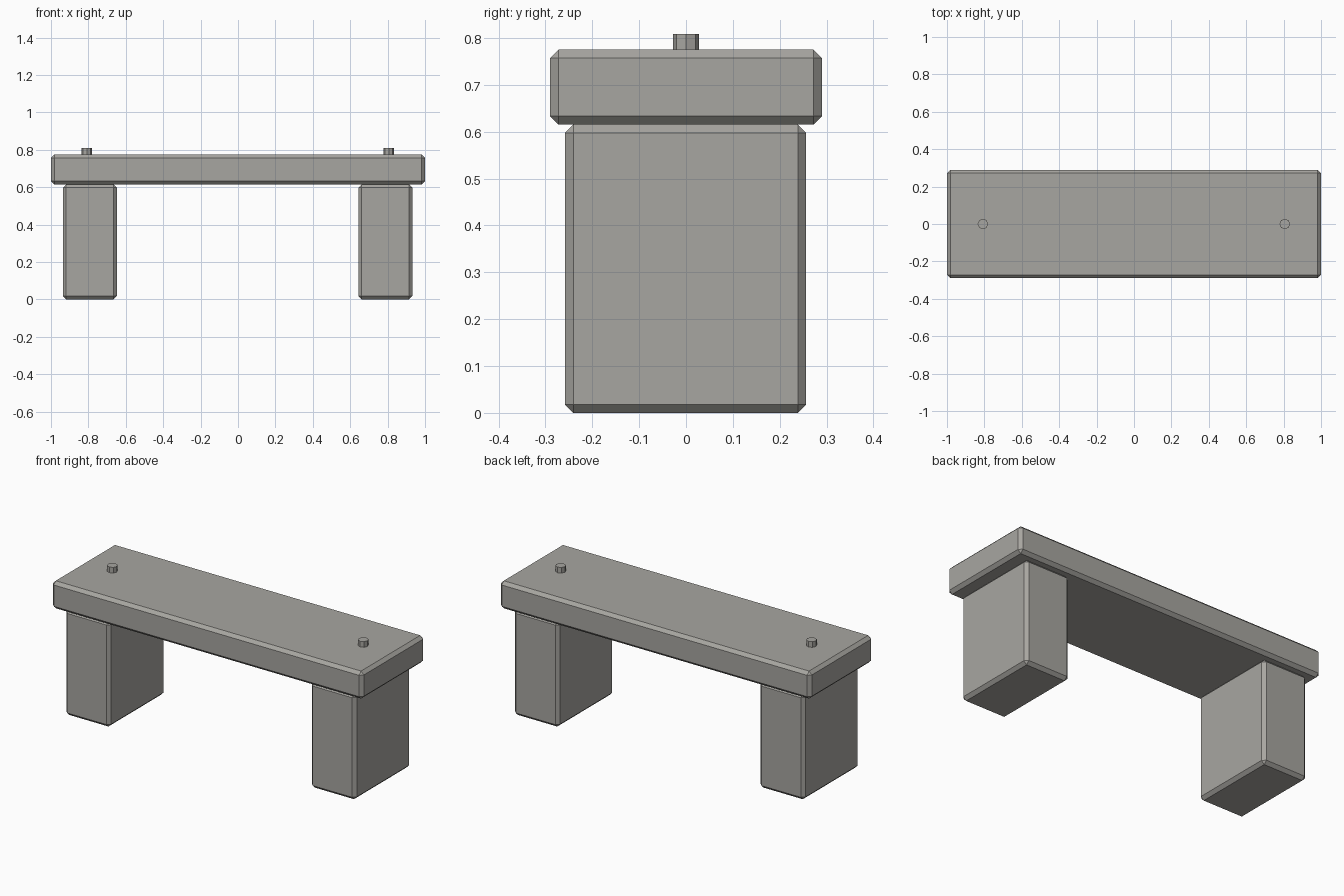
import bpy

default = bpy.data.objects.get("Cube")
if default:
    bpy.data.objects.remove(default, do_unlink=True)

# Single stone colour
STONE = (0.39, 0.38, 0.355, 1.0)
stone = bpy.data.materials.new("warm grey stone")
stone.use_nodes = True
stone.diffuse_color = STONE
bsdf = next(n for n in stone.node_tree.nodes if n.type == "BSDF_PRINCIPLED")
bsdf.inputs["Base Color"].default_value = STONE
bsdf.inputs["Roughness"].default_value = 0.8


def chamfered_block(name, centre, size, chamfer=0.018):
    bpy.ops.mesh.primitive_cube_add(size=1, location=centre)
    block = bpy.context.object
    block.name = name
    block.scale = size
    bpy.ops.object.transform_apply(location=False, rotation=False, scale=True)
    bevel = block.modifiers.new("chamfer", "BEVEL")
    bevel.width = chamfer
    bevel.segments = 1
    block.data.materials.append(stone)
    return block


def peg(name, x, bottom, top):
    bpy.ops.mesh.primitive_cylinder_add(
        vertices=8, radius=0.028, depth=top - bottom,
        location=(x, 0, (bottom + top) / 2))
    pin = bpy.context.object
    pin.name = name
    pin.data.materials.append(stone)
    return pin


SEAT_BOTTOM, SEAT_TOP = 0.615, 0.775

# Seat slab
chamfered_block("seat", (0, 0, (SEAT_BOTTOM + SEAT_TOP) / 2),
                (2.0, 0.58, SEAT_TOP - SEAT_BOTTOM))

# Legs and the pegs that show through the seat above them
for side, sign in (("left", 1), ("right", -1)):
    chamfered_block(side + "_leg", (sign * 0.79 - 0.002, -0.001, SEAT_BOTTOM / 2),
                    (0.289, 0.515, SEAT_BOTTOM))
    peg(side + "_peg", sign * 0.807 - 0.001, SEAT_BOTTOM, 0.808)
